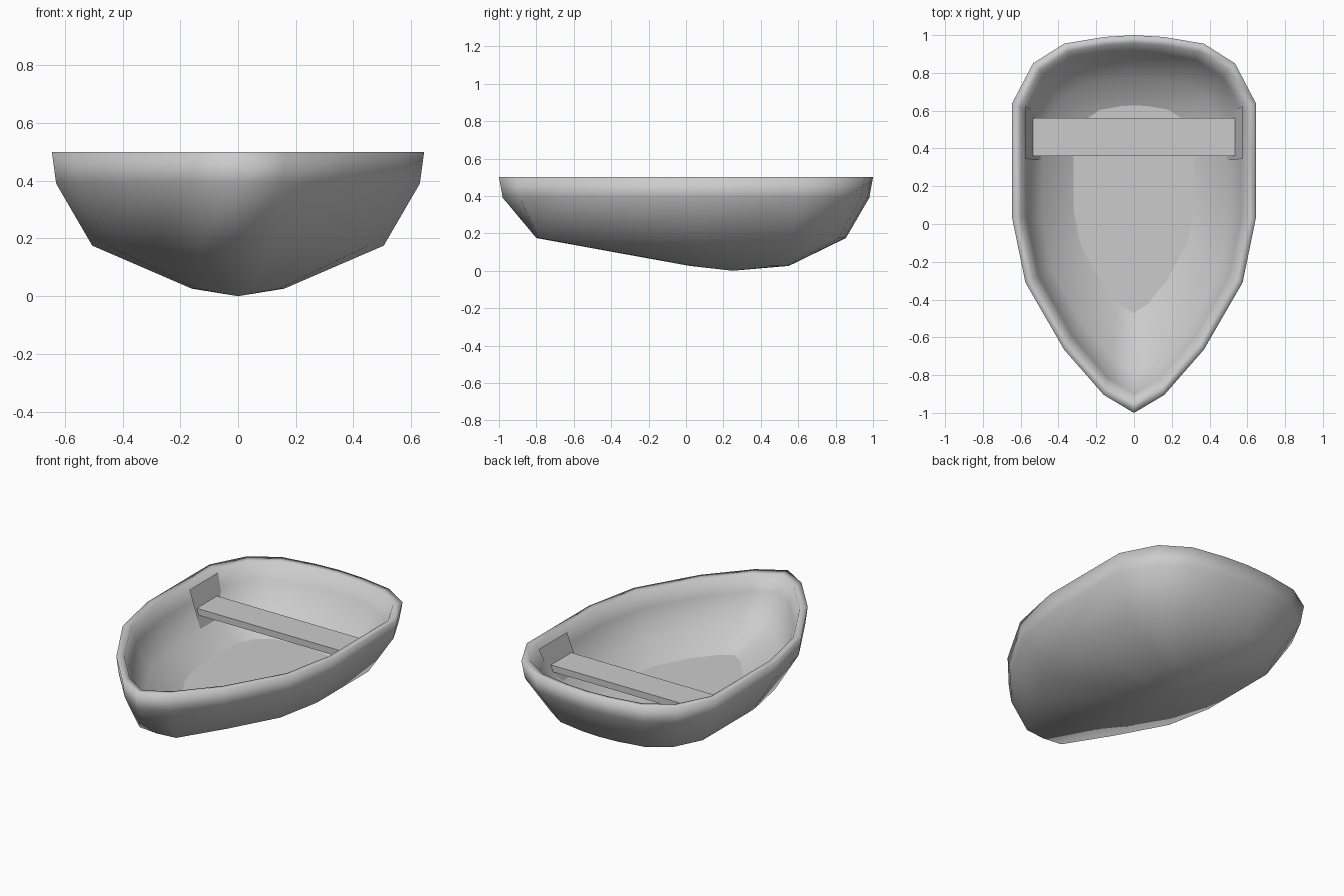
import bpy, bmesh

if "Cube" in bpy.data.objects:
    bpy.data.objects.remove(bpy.data.objects["Cube"])

# half outline of the rim, bow to stern
HALF = [(0, -1), (0.16, -0.905), (0.37, -0.665), (0.575, -0.31), (0.645, 0.03),
        (0.645, 0.64), (0.535, 0.85), (0.37, 0.955), (0.16, 0.99), (0, 1)]
OUTLINE = HALF + [(-x, y) for x, y in HALF[-2:0:-1]]


def ring(bm, half_width, front, back, z, blunt=0.0):
    """Rim outline refitted to a width, bow and stern; blunt squares off the bow."""
    sx, sy, cy = half_width / 0.645, (back - front) / 2, (back + front) / 2
    verts = [bm.verts.new((x * sx, y * sy + cy, z)) for x, y in OUTLINE]
    for i in (1, -1):
        verts[i].co.y -= blunt
    return verts


def finish(bm, name, smooth=False):
    bmesh.ops.recalc_face_normals(bm, faces=bm.faces)
    for f in bm.faces:
        f.smooth = smooth
    me = bpy.data.meshes.new(name)
    bm.to_mesh(me)
    bm.free()
    ob = bpy.data.objects.new(name, me)
    bpy.context.collection.objects.link(ob)
    return ob


# hull: one skin lofted from the outer keel over the rim to the inner bottom
bm = bmesh.new()
sections = [(0.16, 0.02, 0.55, 0.026), (0.505, -0.80, 0.855, 0.175, 0.065),
            (0.63, -0.98, 0.98, 0.39), (0.645, -1, 1, 0.5),
            (0.60, -0.94, 0.955, 0.495), (0.567, -0.90, 0.91, 0.40),
            (0.485, -0.78, 0.77, 0.235), (0.15, -0.15, 0.48, 0.112)]
rings = [ring(bm, *s) for s in sections]
n = len(OUTLINE)
for a, b in zip(rings, rings[1:]):
    for i in range(n):
        j = (i + 1) % n
        bm.faces.new((a[i], a[j], b[j], b[i]))
for r, z in ((rings[0], 0.0), (rings[-1], 0.09)):
    tip = bm.verts.new((0, 0.25, z))
    for i in range(n):
        bm.faces.new((r[i], r[(i + 1) % n], tip))
finish(bm, "hull", smooth=True)

# flat floor board reaching into the hull skin
bm = bmesh.new()
bm.faces.new(ring(bm, 0.50, -0.795, 0.85, 0.175, 0.06))
finish(bm, "floor")

# seat plank
bm = bmesh.new()
bmesh.ops.create_cube(bm, size=1)
for v in bm.verts:
    v.co = (v.co.x * 1.08, 0.46 + v.co.y * 0.2, 0.345 + v.co.z * 0.04)
finish(bm, "seat")

# slanted seat bracket plates against both walls
for side, label in ((1, "right"), (-1, "left")):
    bm = bmesh.new()
    corners = [(0.575, 0.345, 0.475), (0.575, 0.625, 0.475),
               (0.475, 0.565, 0.20), (0.475, 0.335, 0.20)]
    bm.faces.new([bm.verts.new((side * x, y, z)) for x, y, z in corners])
    finish(bm, label + "_seat_bracket")
